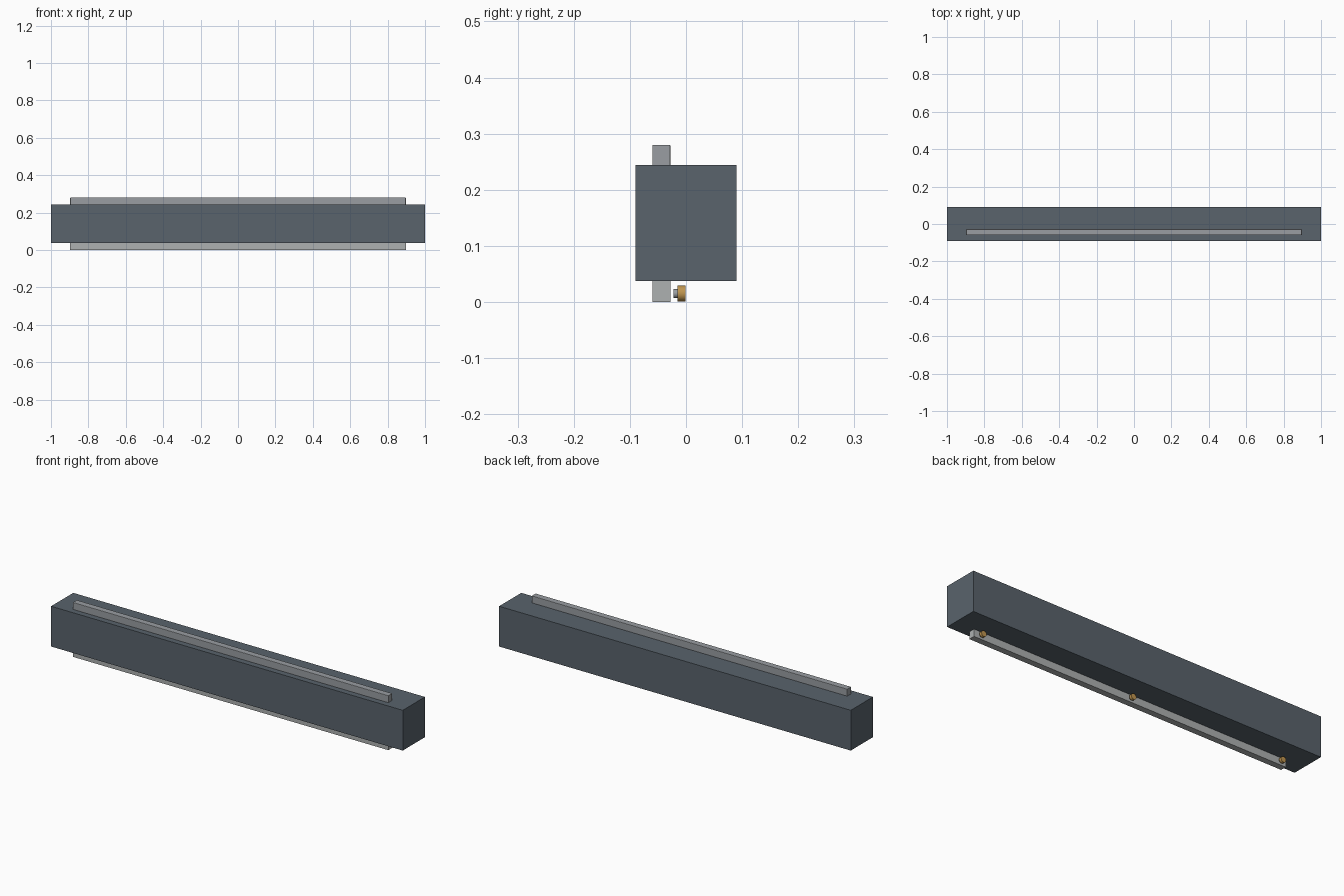
import bpy
from math import radians

if "Cube" in bpy.data.objects:
    bpy.data.objects.remove(bpy.data.objects["Cube"])


def material(name, rgb):
    m = bpy.data.materials.new(name)
    m.diffuse_color = (*rgb, 1)
    m.use_nodes = True
    m.node_tree.nodes["Principled BSDF"].inputs["Base Color"].default_value = m.diffuse_color
    return m


DARK = material("dark_slate", (0.10, 0.125, 0.15))
STEEL = material("steel", (0.32, 0.34, 0.36))
PALE = material("pale_steel", (0.42, 0.44, 0.44))
BRASS = material("brass", (0.52, 0.30, 0.08))


def box(name, lo, hi, mat, bevel=0):
    bpy.ops.mesh.primitive_cube_add(
        size=1, location=[(a + b) / 2 for a, b in zip(lo, hi)])
    o = bpy.context.object
    o.name = name
    o.scale = [b - a for a, b in zip(lo, hi)]
    bpy.ops.object.transform_apply(location=False, rotation=False, scale=True)
    o.data.materials.append(mat)
    if bevel:
        mod = o.modifiers.new("edge", "BEVEL")
        mod.width = bevel
        mod.segments = 2
    return o


def disc(name, x, y0, y1, z, radius, mat):
    bpy.ops.mesh.primitive_cylinder_add(
        vertices=24, radius=radius, depth=y1 - y0,
        location=(x, (y0 + y1) / 2, z), rotation=(radians(90), 0, 0))
    o = bpy.context.object
    o.name = name
    o.data.materials.append(mat)
    bpy.ops.object.shade_smooth_by_angle(angle=radians(35))


# Main beam
box("beam", (-1, -0.09, 0.037), (1, 0.09, 0.244), DARK)

# Rails above and below the beam
box("top_rail", (-0.897, -0.06, 0.243), (0.897, -0.028, 0.28), STEEL, 0.0015)
box("bottom_rail", (-0.897, -0.06, 0.0), (0.897, -0.028, 0.038), PALE)

# Brass knobs on short stems behind the bottom rail
for i, x in enumerate((-0.862, 0, 0.862)):
    disc(f"knob_{i}", x, -0.015, -0.001, 0.015, 0.0145, BRASS)
    disc(f"knob_stem_{i}", x, -0.022, -0.014, 0.015, 0.008, STEEL)
